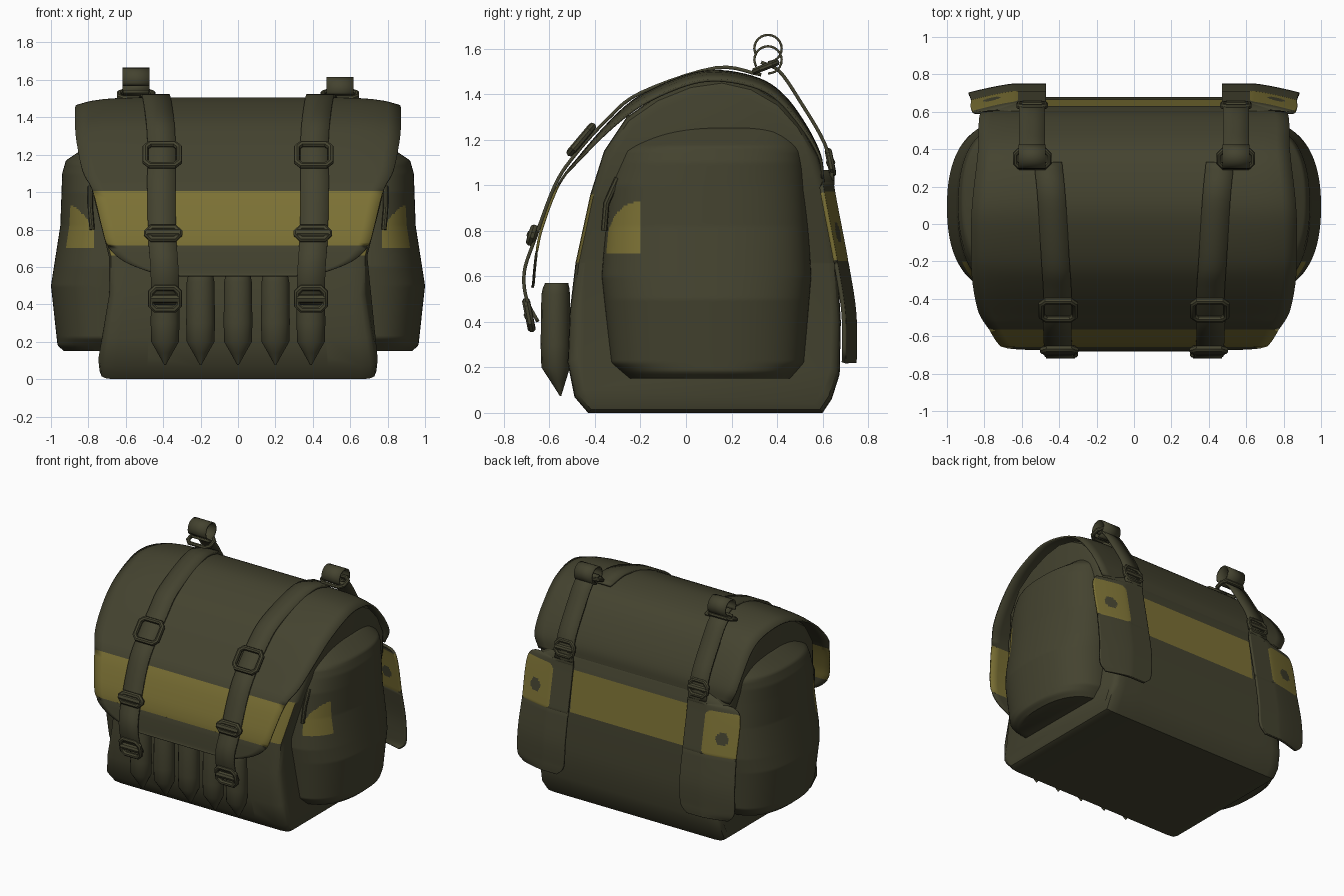
import bpy, bmesh, math
from mathutils import Vector

cube = bpy.data.objects.get("Cube")
if cube:
    bpy.data.objects.remove(cube, do_unlink=True)


def material(name, rgb):
    m = bpy.data.materials.new(name)
    m.use_nodes = True
    m.diffuse_color = (*rgb, 1)
    bsdf = next(n for n in m.node_tree.nodes if n.type == 'BSDF_PRINCIPLED')
    bsdf.inputs["Base Color"].default_value = (*rgb, 1)
    bsdf.inputs["Roughness"].default_value = 0.9
    return m


OLIVE = material("olive canvas", (0.058, 0.056, 0.029))
YELLOW = material("mustard band", (0.2, 0.165, 0.035))
parts = []


def lerp(table, v):
    """Linear interpolation in a list of (key, value)."""
    for (a, p), (b, q) in zip(table, table[1:]):
        if v <= b:
            return p + (q - p) * max(0, (v - a) / (b - a))
    return table[-1][1]


def smooth(points, n):
    """Catmull-Rom samples through the points."""
    p = [Vector(q) for q in points]
    p = [2 * p[0] - p[1]] + p + [2 * p[-1] - p[-2]]
    out = []
    for a, b, c, d in zip(p, p[1:], p[2:], p[3:]):
        for i in range(n):
            t = i / n
            out.append(0.5 * (2 * b + (c - a) * t + (2 * a - 5 * b + 4 * c - d) * t * t
                              + (3 * b - a - 3 * c + d) * t ** 3))
    return out + [p[-2]]


def loft(name, rings, closed=True, rule=None, thick=0, cuts=()):
    """Skin a row of equal rings; closed ones are capped, open ones thickened.
    Cuts are (axis, value) planes that give the coloured areas clean edges."""
    bm = bmesh.new()
    rows = [[bm.verts.new(v) for v in r] for r in rings]
    n = len(rows[0])
    for a, b in zip(rows, rows[1:]):
        for i in range(n if closed else n - 1):
            j = (i + 1) % n
            bm.faces.new((a[i], a[j], b[j], b[i]))
    if closed:
        bm.faces.new(rows[0])
        bm.faces.new(rows[-1])
    bmesh.ops.recalc_face_normals(bm, faces=bm.faces)
    for axis, value in cuts:
        normal = Vector((0, 0, 0))
        normal[axis] = 1
        bmesh.ops.bisect_plane(bm, geom=bm.verts[:] + bm.edges[:] + bm.faces[:],
                               plane_co=normal * value, plane_no=normal)
    bm.normal_update()
    if rule:
        for f in bm.faces:
            f.material_index = int(rule(f.calc_center_median(), f.normal))
    me = bpy.data.meshes.new(name)
    bm.to_mesh(me)
    bm.free()
    me.materials.append(OLIVE)
    me.materials.append(YELLOW)
    ob = bpy.data.objects.new(name, me)
    bpy.context.collection.objects.link(ob)
    if thick:
        mod = ob.modifiers.new("thickness", 'SOLIDIFY')
        mod.thickness, mod.offset = thick, 0
    parts.append(ob)


def ribbon(name, path, thick=0.015, cols=2, n=5, rule=None, droop=0, curl=0, cuts=()):
    """Webbing along (x, y, z, half width) points; high edges may droop,
    and the edge away from the centre line may curl forward."""
    rows = []
    for x, y, z, w in smooth(path, n):
        us = [2 * i / cols - 1 for i in range(cols + 1)]
        sag = droop * min(1, max(0, (z - 1.05) / 0.3))
        out = math.copysign(1, x)
        rows.append([(x + u * w, y - curl * max(0, u * out + 0.2) ** 1.3, z - sag * u ** 8) for u in us])
    loft(name, rows, False, rule, thick, cuts)


def tube(name, points, radius, cyclic=False):
    cu = bpy.data.curves.new(name, 'CURVE')
    cu.dimensions = '3D'
    cu.bevel_depth, cu.bevel_resolution, cu.use_fill_caps = radius, 2, True
    sp = cu.splines.new('POLY')
    sp.points.add(len(points) - 1)
    for p, q in zip(sp.points, points):
        p.co = (*q, 1)
    sp.use_cyclic_u = cyclic
    cu.materials.append(OLIVE)
    ob = bpy.data.objects.new(name, cu)
    bpy.context.collection.objects.link(ob)
    bpy.ops.object.select_all(action='DESELECT')
    ob.select_set(True)
    bpy.context.view_layer.objects.active = ob
    bpy.ops.object.convert(target='MESH')
    parts.append(bpy.context.view_layer.objects.active)


def buckle(name, loc, w, h, lean, r=0.016, bar=False):
    """Rectangular ring with clipped corners, leaning in the y-z plane."""
    c = 0.025
    shape = [(w - c, h), (w, h - c), (w, c - h), (w - c, -h),
             (c - w, -h), (-w, c - h), (-w, h - c), (c - w, h)]
    place = lambda a, b: (loc[0] + a, loc[1] + b * math.sin(lean), loc[2] + b * math.cos(lean))
    tube(name, [place(*s) for s in shape], r, True)
    if bar:
        tube(name + "_bar", [place(-w, 0), place(w, 0)], r * 1.3)


# Main body: a side profile lofted across x, banded at the front and back
profile = [(-0.43, 0), (-0.49, 0.07), (-0.52, 0.22), (-0.51, 0.45), (-0.485, 0.66), (-0.42, 0.96),
           (-0.36, 1.15), (-0.26, 1.3), (-0.13, 1.39), (0.02, 1.45), (0.16, 1.47), (0.29, 1.44),
           (0.41, 1.37), (0.5, 1.27), (0.58, 1.13), (0.63, 0.96), (0.665, 0.66), (0.68, 0.4),
           (0.675, 0.17), (0.64, 0.06), (0.6, 0)]
half_width = [(0, 0.74), (0.1, 0.75), (0.22, 0.72), (0.5, 0.68), (0.66, 0.69), (0.95, 0.76), (1.2, 0.81), (1.5, 0.8)]
stations = [(-1, 0.93), (-0.985, 0.975), (-0.95, 0.995), (-0.88, 1), (-0.65, 1), (-0.3, 1)]
stations += [(-f, s) for f, s in reversed(stations)]
loft("main_body",
     [[(f * lerp(half_width, z), 0.1 + (y - 0.1) * s, 0.6 + (z - 0.6) * s) for y, z in profile]
      for f, s in stations],
     rule=lambda c, n: 0.66 < c.z < 0.96 and abs(n.y) > 0.5 and (c.y < 0 or abs(c.x) < 0.48),
     cuts=((2, 0.66), (2, 0.96), (0, -0.48), (0, 0.48)))

# Top flap: a sheet from the back, over the top, hanging loose in front
flap = [(0.6, 1.03, 0.78), (0.588, 1.13, 0.82), (0.525, 1.26, 0.83), (0.43, 1.39, 0.83), (0.32, 1.465, 0.84),
        (0.15, 1.5, 0.86), (0, 1.48, 0.87), (-0.2, 1.39, 0.87), (-0.33, 1.28, 0.86),
        (-0.47, 1.12, 0.83), (-0.56, 1.0, 0.775), (-0.63, 0.82, 0.73),
        (-0.655, 0.71, 0.695), (-0.665, 0.63, 0.61), (-0.67, 0.57, 0.46), (-0.675, 0.55, 0.35)]
ribbon("top_flap", [(0, *p) for p in flap], 0.012, 24, 5,
       lambda c, n: c.y < 0 and 0.71 < c.z < 1.0, droop=0.04, cuts=((2, 0.71), (2, 1.0)))

# Side pockets: bulging half rounds with a mustard patch at the front
reach = [(0.15, 0.93), (0.18, 0.965), (0.5, 1.0), (0.82, 0.95), (1.1, 0.94), (1.17, 0.92), (1.25, 0.8)]
front_y = [(0.15, -0.25), (0.22, -0.33), (0.6, -0.37), (1.0, -0.34), (1.15, -0.29), (1.25, -0.14)]
back_y = [(0.15, 0.46), (0.22, 0.52), (0.6, 0.55), (1.15, 0.52), (1.27, 0.45)]


def patch(c, n):
    d = (-0.2 - c.y) / 0.15
    return 0 < d < 1 and abs(c.x) > 0.77 and 0.7 < c.z < 0.73 + 0.2 * math.sqrt(1 - d * d)


def pad_patch(c, n):
    """Rounded rectangle with a round spot left out."""
    a, b = abs(abs(c.x) - 0.75) - 0.085, abs(c.z - 0.815) - 0.11
    return (math.hypot(max(a, 0), max(b, 0)) < 0.045
            and math.hypot(abs(c.x) - 0.76, c.z - 0.79) > 0.045)


for s, label in ((-1, "right"), (1, "left")):
    rings = []
    for i in range(121):
        z = 0.15 + 1.1 * i / 120
        a, b, d = lerp(front_y, z), lerp(back_y, z), lerp(reach, z) - 0.67
        ring = []
        for k in range(97):
            t = math.pi * k / 96
            y = math.copysign(abs(math.cos(t)) ** 0.88, -math.cos(t))
            ring.append((s * (0.67 + d * math.sin(t) ** 0.78), (a + b) / 2 + y * (b - a) / 2, z))
        rings.append(ring)
    loft(label + "_side_pocket", rings, rule=patch, cuts=((2, 0.7), (1, -0.2), (0, s * 0.77)))
    tube(label + "_zip_pull", [(s * 0.78, -0.36, 0.8), (s * 0.79, -0.35, 0.92),
                               (s * 0.79, -0.3, 1.03)], 0.014)

    # Front strap with its three buckles
    ribbon(label + "_front_strap",
           [(s * 0.46, 0.33, 1.485, 0.075), (s * 0.44, 0.13, 1.515, 0.075), (s * 0.42, -0.2, 1.405, 0.075),
            (s * 0.41, -0.35, 1.285, 0.075), (s * 0.41, -0.49, 1.13, 0.075), (s * 0.41, -0.575, 1.0, 0.075),
            (s * 0.405, -0.665, 0.76, 0.075), (s * 0.395, -0.71, 0.62, 0.075),
            (s * 0.39, -0.7, 0.5, 0.075), (s * 0.39, -0.65, 0.4, 0.075)])
    buckle(label + "_upper_buckle", (s * 0.405, -0.46, 1.2), 0.09, 0.075, 0.7, 0.018)
    buckle(label + "_middle_buckle", (s * 0.4, -0.675, 0.78), 0.085, 0.03, 0.3, 0.02, True)
    buckle(label + "_lower_buckle", (s * 0.39, -0.69, 0.43), 0.075, 0.06, -0.2, 0.018, True)

    # Shoulder strap: loop and ring at the top, webbing, then the wide pad
    x, top = s * 0.545, 1.55 if s > 0 else 1.6
    circle = [2 * math.pi * k / 12 for k in range(11)]
    ribbon(label + "_top_loop", [(x, 0.36 + 0.06 * math.sin(t), top - 0.06 * math.cos(t), 0.072)
                                 for t in circle], 0.01, n=2)
    buckle(label + "_top_ring", (x, 0.35, 1.52), 0.09, 0.05, 1.2, 0.015)
    ribbon(label + "_shoulder_webbing",
           [(x, 0.33, 1.54, 0.07), (x, 0.41, 1.5, 0.07), (x, 0.5, 1.37, 0.07),
            (x, 0.61, 1.18, 0.07), (x, 0.645, 1.02, 0.07)])
    buckle(label + "_shoulder_buckle", (x, 0.635, 1.1), 0.07, 0.05, -0.2, 0.016, True)
    ribbon(label + "_shoulder_pad",
           [(x, 0.645, 1.06, 0.07), (s * 0.61, 0.643, 1.01, 0.14), (s * 0.665, 0.648, 0.96, 0.195),
            (s * 0.67, 0.705, 0.66, 0.2), (s * 0.675, 0.738, 0.45, 0.205), (s * 0.68, 0.742, 0.28, 0.2),
            (s * 0.68, 0.74, 0.22, 0.15)], 0.018, 48, 24, pad_patch, curl=0.038,
           cuts=((2, 0.66), (2, 0.97), (0, s * 0.62)))

# Front row of pointed pouches
spindle = [(0.075, 0.004), (0.14, 0.04), (0.2, 0.074), (0.3, 0.077), (0.52, 0.074), (0.55, 0.068), (0.57, 0.06)]
for i, x in enumerate((-0.39, -0.2, 0, 0.2, 0.39)):
    loft("front_pouch_%d" % (i + 1),
         [[(x + r * math.cos(k * math.pi / 8), -0.55 - 0.3 * min(r, 0.08) + r * 0.85 * math.sin(k * math.pi / 8), z)
           for k in range(16)] for z, r in spindle])

# Smooth shading with crisp folds
bpy.ops.object.select_all(action='DESELECT')
for ob in parts:
    ob.select_set(True)
bpy.context.view_layer.objects.active = parts[0]
bpy.ops.object.shade_smooth_by_angle(angle=math.radians(40))
